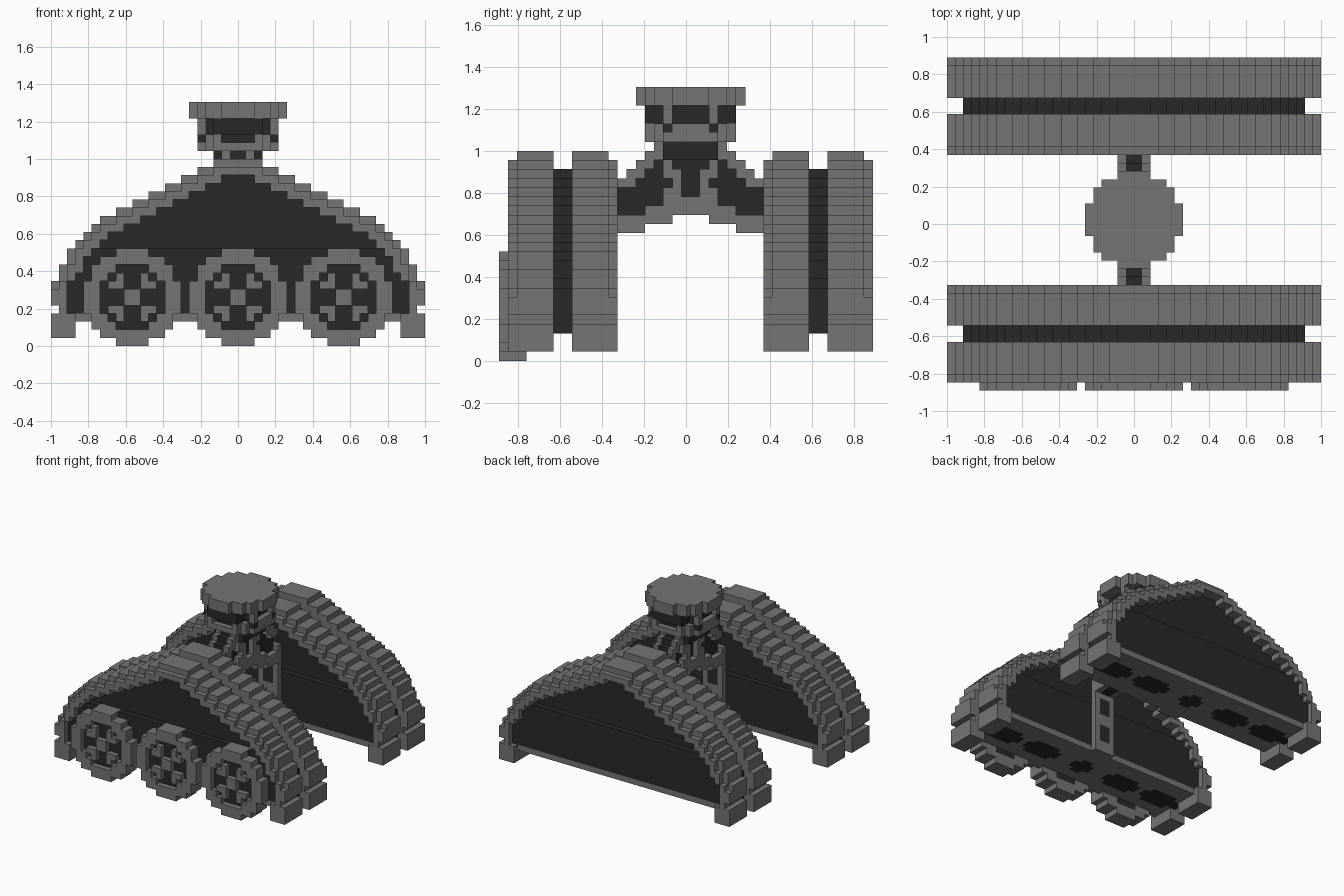
import bpy, bmesh

if "Cube" in bpy.data.objects:
    bpy.data.objects.remove(bpy.data.objects["Cube"], do_unlink=True)

V = 2 / 46            # block size
cells = {}            # (i, j, k) -> part name


def material(name, value):
    m = bpy.data.materials.new(name)
    col = (value, value, value, 1)
    m.diffuse_color = col
    m.use_nodes = True
    b = m.node_tree.nodes["Principled BSDF"]
    b.inputs["Base Color"].default_value = col
    b.inputs["Roughness"].default_value = 0.9
    return m


GREY = material("mid grey", 0.178)
DARK = material("charcoal", 0.022)


def put(part, i, j, k):
    cells[(i, j, k)] = part


def row(part, lo, hi, j, k):
    """Blocks with lo <= |x| < hi, mirrored in x."""
    for i in range(lo, hi):
        put(part, i, j, k)
        put(part, -i - 1, j, k)


# Stepped half widths per layer of the track arch
RIM = dict(zip(range(4, 23), [22, 23, 23, 23, 22, 22, 21, 21, 20, 19, 18, 17,
                              15, 13, 11, 9, 7, 5, 3]))
CORE = dict(zip(range(3, 21), [21, 21, 21, 21, 21, 20, 19, 19, 18, 17, 16, 14,
                               12, 10, 8, 6, 4, 2]))


def track(side, y):
    """One arched track unit; y maps layer 1 (outside) .. 12 (inside)."""
    for n in range(1, 13):
        j = y(n)
        edge, gap = n in (1, 12), n in (6, 7)
        # infill panel, set back one more block above the wheel line
        for k, c in CORE.items():
            inset = 3 if k >= 12 else 2
            if inset <= n <= 13 - inset:
                row(side + "_track_panel", 0, c, j, k)
        if not gap:
            for k, h in RIM.items():
                if edge and k >= 7:            # bevelled outer layer
                    h = min(h - 1, RIM.get(k + 1, 0))
                row(side + "_track_rim", CORE.get(k, 0), max(h, CORE.get(k, 0)), j, k)
            for k in (1, 2, 3):
                row(side + "_track_feet", 20, 23, j, k)
        # bottom plate with dark rounded panels, the middle one shorter
        if not edge:
            row(side + "_bottom_plate", 0, 20, j, 3)
            if 5 <= n <= 8:
                trim = n in (5, 8)
                for lo, hi in ((-2, 2), (5, 12), (13, 20)):
                    row(side + "_bottom_panel", max(lo + trim, 0), hi - trim, j, 3)
    # inner post with two dark slots
    for k in range(3, 17):
        row(side + "_inner_post", 0, 2, y(12), k)
        if k in (5, 6, 7, 10, 11, 12):
            row(side + "_post_panel", 0, 1, y(12), k)


track("front", lambda n: n)
track("back", lambda n: 41 - n)

# Road wheels on the front track
TYRE = [6, 6, 5, 5, 4, 2]
HOLE = [4, 4, 3, 2, 0, 0]
for name, cx in (("right", -13), ("middle", 0), ("left", 13)):
    for i in range(-6, 6):
        for k in range(-6, 6):
            a, b = int(abs(i + 0.5)), int(abs(k + 0.5))
            if a >= TYRE[b]:
                continue
            # tyre, hub and the diagonal spokes with forked ends
            solid = a >= HOLE[b] or a == b < 2 or {a, b} == {1, 2}
            if solid:
                put(name + "_wheel", cx + i, 0, 6 + k)
            for j in (1, 2):
                put(name + ("_wheel" if solid else "_wheel_back"), cx + i, j, 6 + k)

# Bridge between the tracks: dark core with framed side plates
TOP = {20: 7, 21: 6, 22: 5, 23: 4}
for j in range(13, 29):
    d = int(abs(j + 0.5 - 21))
    for k in range(14, 24):
        low = 14 if d >= 5 else 15 if d >= 2 else 16
        if k < low or d >= TOP.get(k, 8):
            continue
        row("bridge_core", 0, 1, j, k)
        slope = k >= 19 and d >= TOP.get(k, 8) - 2
        strut = (d == 1 and 18 <= k <= 20) or (d == 2 and k in (17, 18, 20, 21))
        if k <= low + 1 or slope or strut:
            row("bridge_frame", 1, 2, j, k)

# Neck
for j in range(17, 25):
    d = int(abs(j + 0.5 - 21))
    for k in (22, 23):
        if d < 3:
            row("neck_core", 0, 3, j, k)
        else:
            row("neck_core", 0, 1, j, k)
            row("neck_ribs", 1, 2, j, k)

# Round head: collar, dark drum, columns, wide cap
CAP = [6, 6, 5, 5, 4, 2]
COLLAR = [5, 5, 5, 4, 3]
DRUM = [4, 4, 4, 3, 3]
for j in range(15, 27):
    d = int(abs(j + 0.5 - 21))
    for k in (28, 29):
        row("head_cap", 0, CAP[d], j, k)
    if d < 5:
        row("head_collar", 0, COLLAR[d], j, 24)
        for k in (25, 26, 27):
            if d < 4 or k > 25:
                row("head_drum", 0, DRUM[d], j, k)
    if d < 2:
        row("head_collar", 4, 5, j, 25)
    if d == 2:
        row("head_drum", 4, 5, j, 25)
        for k in (26, 27):
            row("head_columns", 4, 5, j, k)
    if d == 3:
        row("head_collar", 3, 4, j, 25)
    if d == 4:
        row("head_collar", 2, 3, j, 25)

# Turn blocks into meshes: only exposed sides, merged into long strips
parts = {}
for cell, part in cells.items():
    parts.setdefault(part, []).append(cell)


def beside(c, a, s):
    c = list(c)
    c[a] += s
    return tuple(c)


for part, blocks in parts.items():
    bm = bmesh.new()
    verts = {}

    def vert(p):
        if p not in verts:
            verts[p] = bm.verts.new((p[0] * V, (p[1] - 20.5) * V, p[2] * V))
        return verts[p]

    for axis, u, w in ((0, 1, 2), (1, 0, 2), (2, 0, 1)):
        for sign in (-1, 1):
            shown = {c for c in blocks if beside(c, axis, sign) not in cells}
            for c in shown:
                if beside(c, u, -1) in shown:
                    continue
                end = c
                while beside(end, u, 1) in shown:
                    end = beside(end, u, 1)
                corners = []
                for du, dw in ((0, 0), (1, 0), (1, 1), (0, 1)):
                    p = list(c)
                    p[axis] += sign > 0
                    p[u] = end[u] + 1 if du else c[u]
                    p[w] += dw
                    corners.append(vert(tuple(p)))
                flip = (sign < 0) != (axis == 1)
                bm.faces.new(corners[::-1] if flip else corners)
    mesh = bpy.data.meshes.new(part)
    bm.to_mesh(mesh)
    bm.free()
    dark = part.endswith(("panel", "core", "drum", "wheel_back"))
    mesh.materials.append(DARK if dark else GREY)
    bpy.context.collection.objects.link(bpy.data.objects.new(part, mesh))
